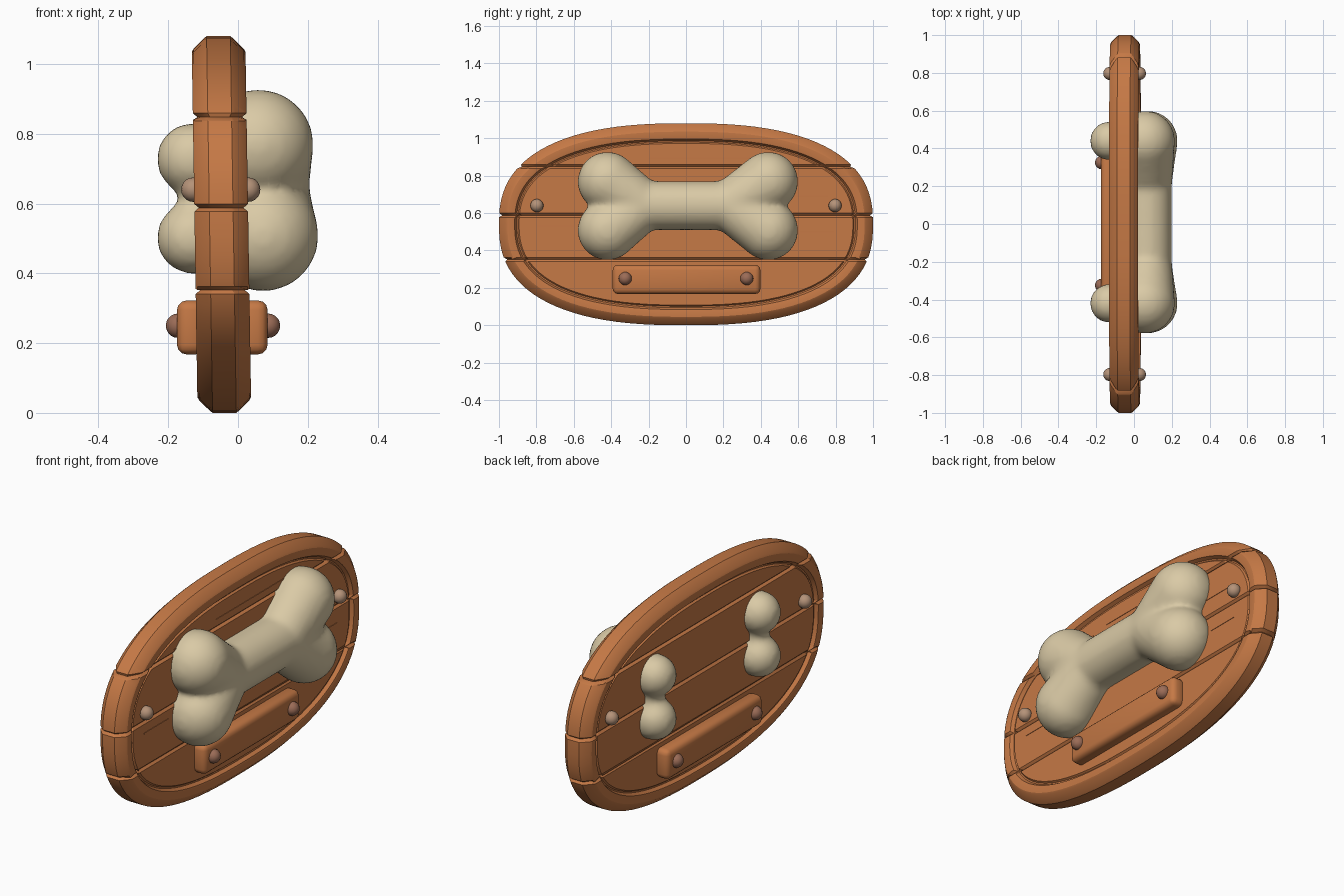
import bpy, bmesh, math
from mathutils import Vector, Matrix

if "Cube" in bpy.data.objects:
    bpy.data.objects.remove(bpy.data.objects["Cube"])


def material(name, rgb):
    m = bpy.data.materials.new(name)
    m.diffuse_color = (*rgb, 1)
    m.use_nodes = True
    m.node_tree.nodes["Principled BSDF"].inputs["Base Color"].default_value = m.diffuse_color
    return m


WOOD = material("warm wood", (0.56, 0.19, 0.06))
BONE = material("pale bone", (0.70, 0.59, 0.38))
PEG = material("light peg", (0.46, 0.29, 0.19))
STUD = material("dark stud", (0.33, 0.15, 0.095))


def finish(name, bm, mat, angle=30, modifiers=()):
    """Turn a bmesh into a shaded object, with optional modifiers."""
    bmesh.ops.recalc_face_normals(bm, faces=bm.faces)
    me = bpy.data.meshes.new(name)
    bm.to_mesh(me)
    bm.free()
    ob = bpy.data.objects.new(name, me)
    bpy.context.collection.objects.link(ob)
    me.materials.append(mat)
    for kind, settings in modifiers:
        mod = ob.modifiers.new(kind.lower(), kind)
        for key, value in settings.items():
            setattr(mod, key, value)
    bpy.ops.object.select_all(action='DESELECT')
    ob.select_set(True)
    bpy.context.view_layer.objects.active = ob
    for mod in list(ob.modifiers):
        bpy.ops.object.modifier_apply(modifier=mod.name)
    bpy.ops.object.shade_smooth_by_angle(angle=math.radians(angle))
    return ob


# Oval board: rim and sunk panel, lofted across its thickness
CX, CZ, SEG = -0.0475, 0.54, 96
HALF = [(0.108, 0.065), (0.101, 0.056), (0.094, 0.057), (0.084, 0.075), (0.078, 0.077),
        (0.045, 0.077), (0.036, 0.072), (0.006, 0.042), (0.0, 0.034)]
PROFILE = HALF + [(d, -x) for d, x in reversed(HALF)]


def oval(d, x):
    ring = []
    for i in range(SEG):
        t = math.tau * (i + 0.5) / SEG
        c, s = math.cos(t), math.sin(t)
        ring.append((x, (1 - d) * math.copysign(abs(c) ** 0.8, c),
                     CZ + (CZ - d) * math.copysign(abs(s) ** 0.8, s)))
    return ring


def board():
    bm = bmesh.new()
    rings = [[bm.verts.new(p) for p in oval(d, x)] for d, x in PROFILE]
    for a, b in zip(rings, rings[1:]):
        for i in range(SEG):
            j = (i + 1) % SEG
            bm.faces.new((a[i], a[j], b[j], b[i]))
    bm.faces.new(rings[0])
    bm.faces.new(rings[-1])
    return bm


def cut(bm, z, up=0):
    """Slice at height z; up=1 removes above, -1 removes below, 0 keeps both."""
    bmesh.ops.bisect_plane(bm, geom=bm.verts[:] + bm.edges[:] + bm.faces[:], dist=1e-5,
                           plane_co=(0, 0, z), plane_no=(0, 0, -1 if up < 0 else 1),
                           clear_outer=up != 0)


# Four planks, each pinched at its sawn edges to leave V grooves
SEAMS = [None, 0.352, 0.588, 0.848, None]
for k in range(4):
    bm = board()
    for z, up in ((SEAMS[k], -1), (SEAMS[k + 1], 1)):
        if z is None:
            continue
        cut(bm, z - up * 0.011)
        cut(bm, z, up)
        for v in bm.verts:
            if abs(v.co.z - z) < 1e-4:
                v.co.x *= 0.83
                v.co.y *= 0.985
        bmesh.ops.holes_fill(bm, edges=[e for e in bm.edges if e.is_boundary], sides=0)
    for v in bm.verts:
        v.co.x += CX - 0.016 * (v.co.z - CZ)
    finish(f"plank_{k + 1}", bm, WOOD, 25)


def box(name, centre, size, bevel):
    bm = bmesh.new()
    bmesh.ops.create_cube(bm, size=1, matrix=Matrix.Translation(centre) @ Matrix.Diagonal((*size, 1)))
    finish(name, bm, WOOD, 40, [("BEVEL", dict(width=bevel, segments=3))] if bevel else ())


# Name plates on both faces
box("front_plate", (0.0425, 0.003, 0.245), (0.085, 0.79, 0.155), 0.028)
box("back_plate", (-0.135, 0.003, 0.245), (0.08, 0.79, 0.155), 0.028)

# Thin raised grain lines on the front planks
for i, (y, z, length) in enumerate([(0.1, 0.893, 0.6), (-0.42, 0.87, 0.25), (0.66, 0.69, 0.2),
                                    (-0.7, 0.53, 0.2), (0.7, 0.5, 0.18)]):
    box(f"grain_{i + 1}", (0.0155 - 0.016 * (z - CZ), y, z), (0.009, length, 0.006), 0)


def ball(bm, p, r, seg=16):
    bmesh.ops.create_uvsphere(bm, u_segments=seg, v_segments=seg // 2 + 2, radius=r,
                              matrix=Matrix.Translation(p))


# Round pegs at the ends and studs on the plates
for name, mat, y, z, xs in (("peg", PEG, 0.797, 0.64, (0.029, -0.128)),
                            ("stud", STUD, 0.325, 0.25, (0.086, -0.172))):
    for side in (-1, 1):
        for x in xs:
            bm = bmesh.new()
            ball(bm, (x, side * y, z), 0.035)
            finish(f"{name}_{'left' if side < 0 else 'right'}_{'front' if x > 0 else 'back'}",
                   bm, mat, 60)


def chain(bm, p, r, q, s, n=9):
    """Row of balls blending from one centre and radius to another."""
    for i in range(n):
        t = i / (n - 1)
        ball(bm, Vector(p).lerp(Vector(q), t), r + (s - r) * t, 32)


# Bone: shaft, flared knuckles and smaller knuckles poking out of the back
bm = bmesh.new()
chain(bm, (0.07, -0.25, 0.64), 0.132, (0.07, 0.25, 0.64), 0.132, 15)
for side in (-1, 1):
    y = side * 0.43 + 0.01
    for x, z in ((0.058, 0.768), (0.072, 0.508)):
        chain(bm, (0.07, side * 0.23, 0.64), 0.132, (x, y, z), 0.16)
    for z in (0.728, 0.502):
        chain(bm, (0.0, y, z), 0.1, (-0.13, y, z), 0.104, 4)
    chain(bm, (-0.115, y, 0.70), 0.06, (-0.115, y, 0.53), 0.06, 6)
finish("bone", bm, BONE, 80, [("REMESH", dict(mode='VOXEL', voxel_size=0.016)),
                              ("SMOOTH", dict(factor=0.5, iterations=10))])
